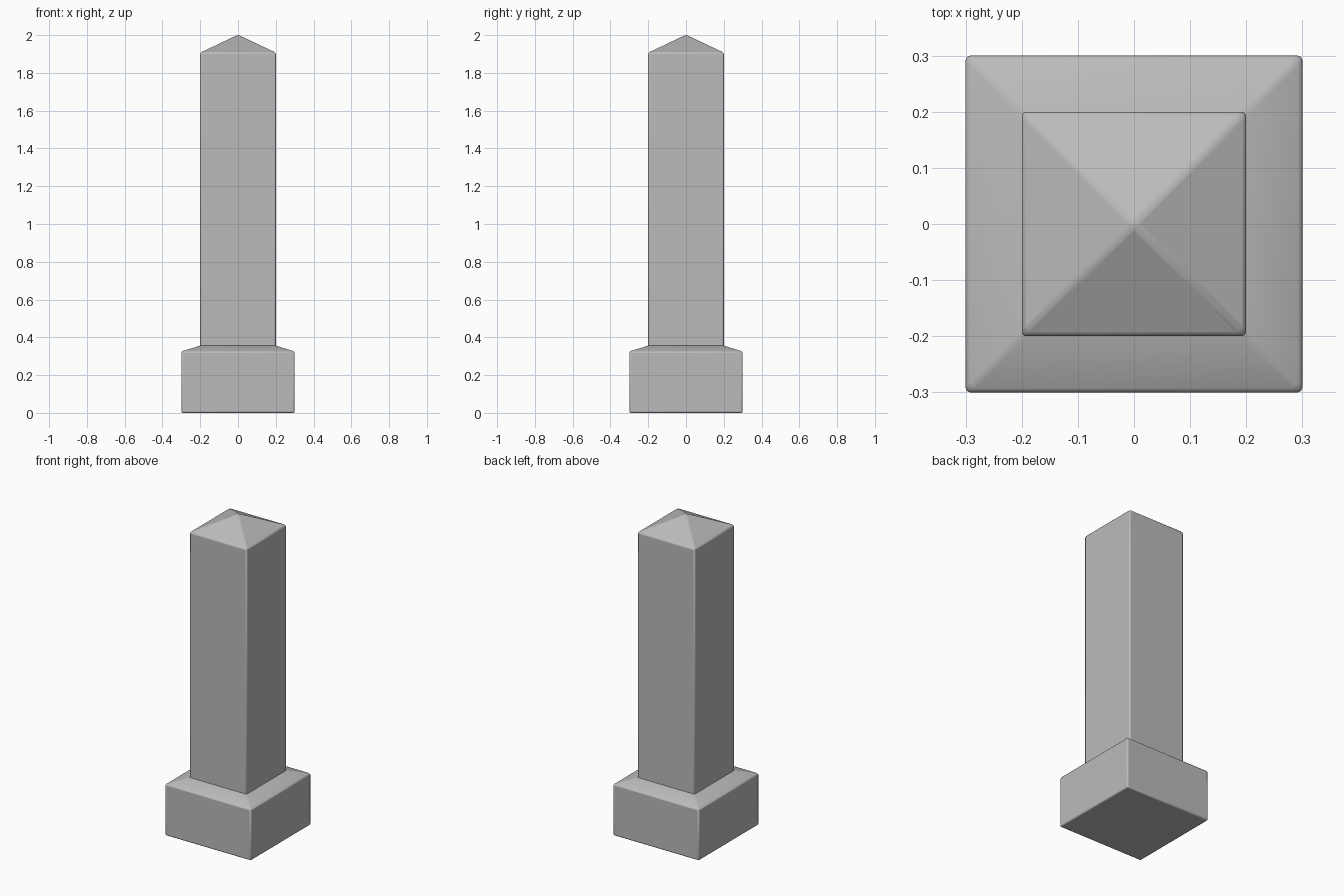
import bpy
import bmesh

cube = bpy.data.objects.get("Cube")
if cube:
    bpy.data.objects.remove(cube, do_unlink=True)

# Plain stone grey
stone = bpy.data.materials.new("stone_grey")
stone.use_nodes = True
grey = (0.5, 0.5, 0.5, 1)
stone.diffuse_color = grey
stone.node_tree.nodes["Principled BSDF"].inputs["Base Color"].default_value = grey


def square_stack(name, profile, apex=None):
    """Closed solid through square rings of (half width, height), optionally pointed."""
    bm = bmesh.new()
    rings = [[bm.verts.new((sx * h, sy * h, z))
              for sx, sy in ((-1, -1), (1, -1), (1, 1), (-1, 1))]
             for h, z in profile]
    bm.faces.new(rings[0][::-1])
    for low, high in zip(rings, rings[1:]):
        for i in range(4):
            j = (i + 1) % 4
            bm.faces.new((low[i], low[j], high[j], high[i]))
    top = rings[-1]
    if apex is None:
        bm.faces.new(top)
    else:
        tip = bm.verts.new((0, 0, apex))
        for i in range(4):
            bm.faces.new((top[i], top[(i + 1) % 4], tip))
    mesh = bpy.data.meshes.new(name)
    bm.to_mesh(mesh)
    bm.free()
    mesh.materials.append(stone)
    obj = bpy.data.objects.new(name, mesh)
    bpy.context.collection.objects.link(obj)

    # Softly worn edges
    bevel = obj.modifiers.new("worn_edges", "BEVEL")
    bevel.width = 0.008
    bevel.segments = 2
    bevel.limit_method = "ANGLE"
    bevel.angle_limit = 0.2

    bpy.ops.object.select_all(action="DESELECT")
    obj.select_set(True)
    bpy.context.view_layer.objects.active = obj
    bpy.ops.object.shade_smooth_by_angle(angle=0.6)
    return obj


# Plinth with a sloped shoulder
square_stack("plinth", [(0.3, 0), (0.3, 0.325), (0.195, 0.358)])

# Tall shaft with a pyramid cap
square_stack("shaft", [(0.2, 0.345), (0.2, 1.907)], apex=2.002)
